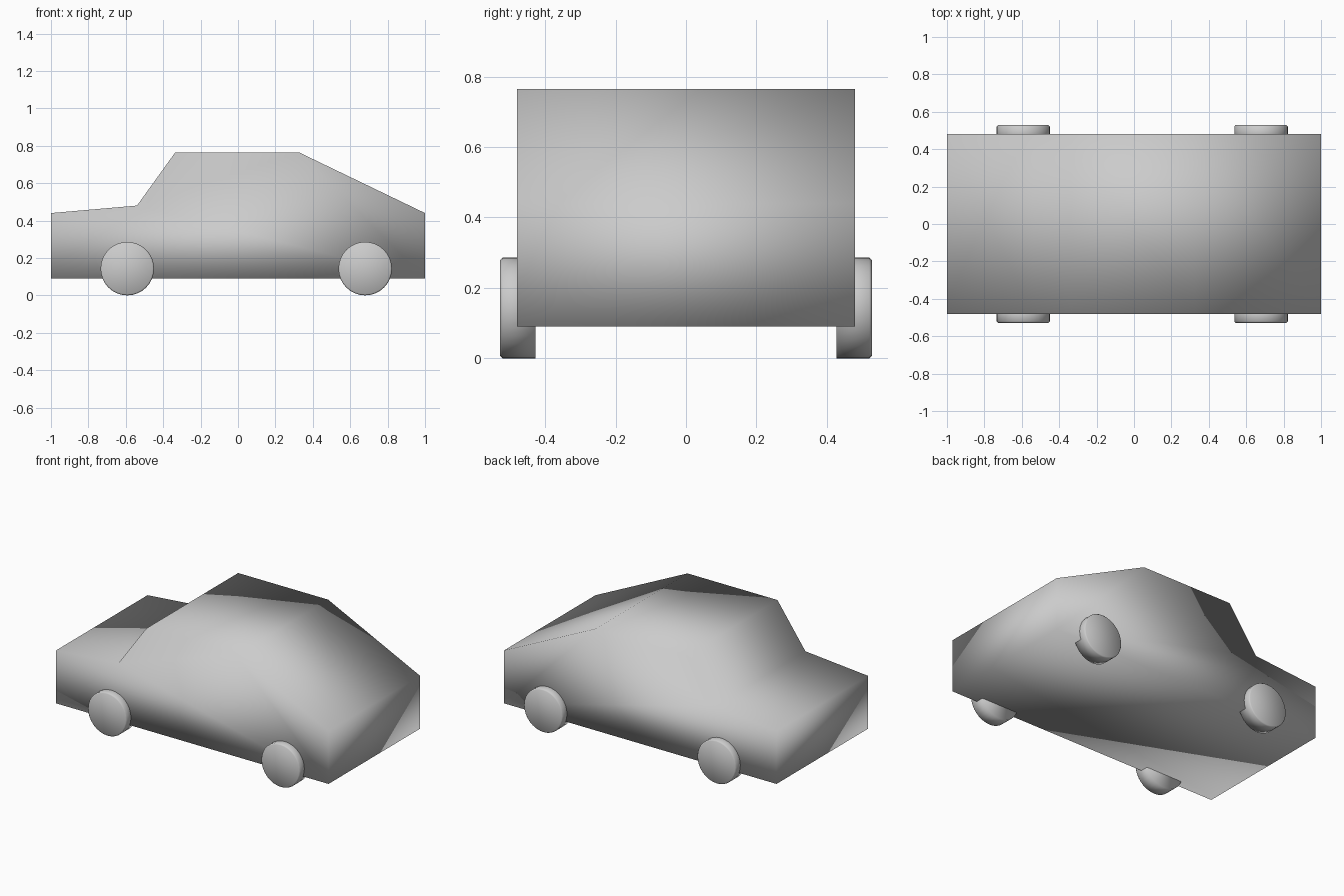
import bpy, bmesh
from math import radians
from mathutils import Matrix

if "Cube" in bpy.data.objects:
    bpy.data.objects.remove(bpy.data.objects["Cube"])

HALF_WIDTH = 0.48


def finish(name, bm):
    """Turn a bmesh into a smooth-shaded object."""
    bmesh.ops.recalc_face_normals(bm, faces=bm.faces)
    for f in bm.faces:
        f.smooth = True
    mesh = bpy.data.meshes.new(name)
    bm.to_mesh(mesh)
    bm.free()
    ob = bpy.data.objects.new(name, mesh)
    bpy.context.collection.objects.link(ob)
    return ob


# Car body: side profile pushed across the full width
profile = [(-1, 0.09), (1, 0.09), (1, 0.44), (0.325, 0.765),
           (-0.335, 0.765), (-0.54, 0.48), (-1, 0.44)]
bm = bmesh.new()
side = bm.faces.new([bm.verts.new((x, -HALF_WIDTH, z)) for x, z in profile])
ext = bmesh.ops.extrude_face_region(bm, geom=[side], use_keep_orig=True)
moved = [g for g in ext["geom"] if isinstance(g, bmesh.types.BMVert)]
bmesh.ops.translate(bm, verts=moved, vec=(0, 2 * HALF_WIDTH, 0))
finish("car_body", bm)


# Wheels: discs with a slightly softened outer rim
def wheel(name, x, s):
    bm = bmesh.new()
    bmesh.ops.create_cone(bm, cap_ends=True, segments=32,
                          radius1=0.143, radius2=0.143, depth=0.10,
                          matrix=Matrix.Rotation(radians(90), 4, 'X'))
    rim = [e for e in bm.edges if all(v.co.y * s > 0.04 for v in e.verts)]
    bmesh.ops.bevel(bm, geom=rim, offset=0.007, segments=1, affect='EDGES')
    ob = finish(name, bm)
    ob.location = (x, s * 0.478, 0.143)


for end, x in (("left", -0.592), ("right", 0.68)):
    for face, s in (("front", -1), ("back", 1)):
        wheel(f"wheel_{face}_{end}", x, s)
